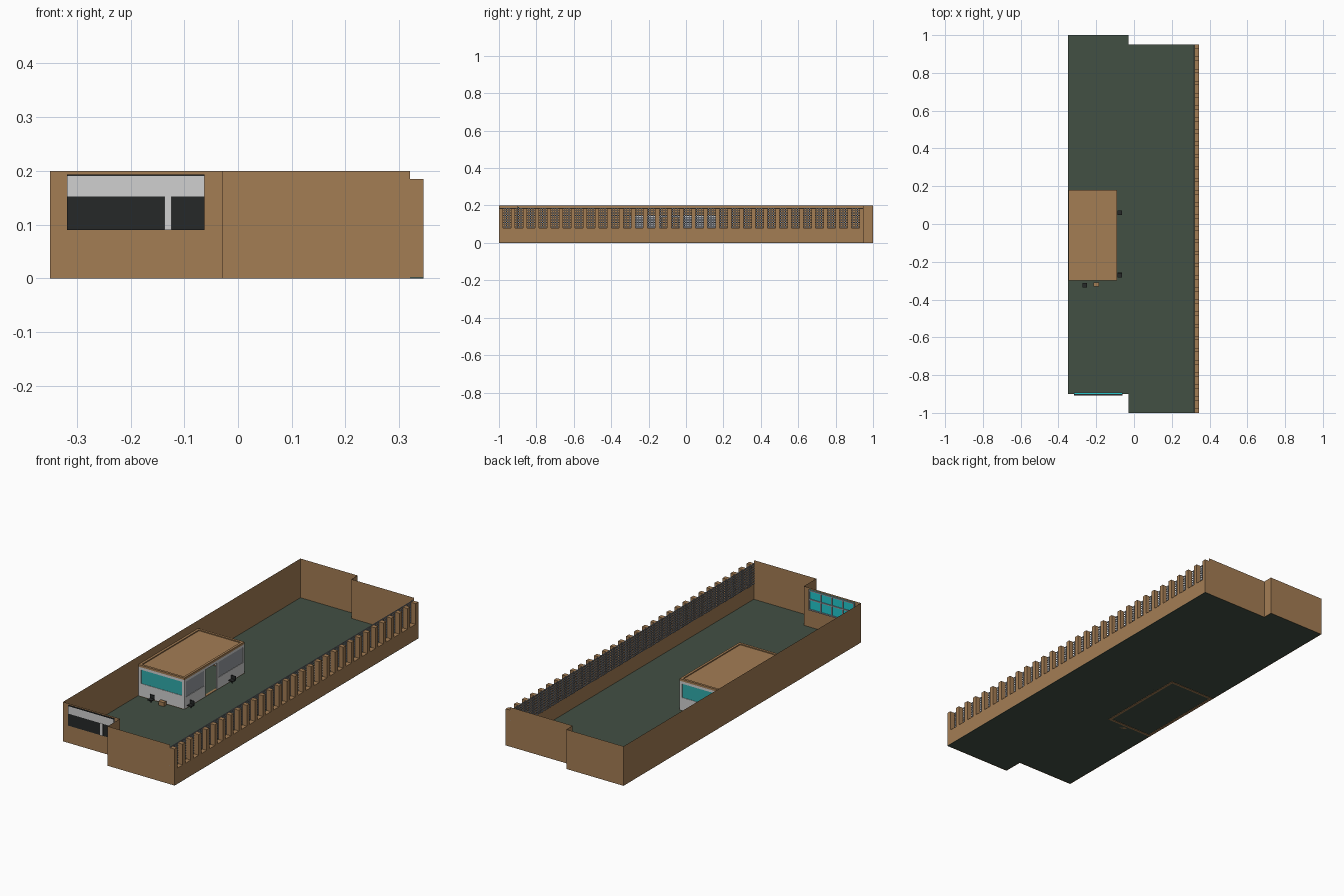
import bpy, bmesh

if "Cube" in bpy.data.objects:
    bpy.data.objects.remove(bpy.data.objects["Cube"])

def mat(name, rgb):
    m = bpy.data.materials.new(name)
    lin = [(c / 255 / 12.92) if c < 11 else ((c / 255 + 0.055) / 1.055) ** 2.4 for c in rgb]
    m.diffuse_color = (*lin, 1)
    m.use_nodes = True
    m.node_tree.nodes["Principled BSDF"].inputs["Base Color"].default_value = m.diffuse_color
    return m

BROWN = mat("brown wall", (164, 125, 84))
GREEN = mat("dark green floor", (66, 80, 68))
GREY = mat("grey metal", (150, 154, 160))
WHITE = mat("pale grey frame", (208, 208, 208))
DARK = mat("black grille", (38, 40, 40))
TEAL = mat("teal glass", (48, 172, 172))
CYAN = mat("cyan glass", (35, 200, 205))

def finish(name, bm, m):
    me = bpy.data.meshes.new(name)
    bm.to_mesh(me)
    bm.free()
    me.materials.append(m)
    ob = bpy.data.objects.new(name, me)
    bpy.context.collection.objects.link(ob)
    return ob

def boxes(name, m, items):
    """One object from boxes given as (x0, x1, y0, y1, z0, z1)."""
    bm = bmesh.new()
    for x0, x1, y0, y1, z0, z1 in items:
        for v in bmesh.ops.create_cube(bm, size=1)['verts']:
            v.co = ((x0 + x1) / 2 + v.co.x * (x1 - x0),
                    (y0 + y1) / 2 + v.co.y * (y1 - y0),
                    (z0 + z1) / 2 + v.co.z * (z1 - z0))
    return finish(name, bm, m)

# stepped footprint: floor slab and thin outer walls (open on the right side)
XL, XS, XI, XR = -0.35, -0.03, 0.32, 0.345
path = [(XI, -1), (XS, -1), (XS, -0.9), (XL, -0.9), (XL, 1), (XS, 1), (XS, 0.95), (XI, 0.95)]
bm = bmesh.new()
bm.faces.new([bm.verts.new((x, y, 0.002)) for x, y in reversed(path)])
finish("floor", bm, GREEN)

bm = bmesh.new()
low = [bm.verts.new((x, y, 0)) for x, y in path]
top = [bm.verts.new((x, y, 0.2)) for x, y in path]
for i in range(len(path) - 1):
    bm.faces.new((low[i + 1], low[i], top[i], top[i + 1]))
finish("outer_walls", bm, BROWN)

# right side: low parapet, vertical fins and metal lattice behind them
boxes("right_parapet", BROWN, [(XI, XR, -1, 0.95, 0.002, 0.08)])
boxes("right_floor_edge", GREEN, [(XI - 0.01, XR, -1, 0.95, 0.0, 0.002)])
N, W = 30, 0.022
pitch = (1.95 - W) / N
boxes("facade_fins", BROWN, [(XI, XR, -1 + i * pitch, -1 + i * pitch + W, 0.08, 0.185)
                             for i in range(N + 1)])
lattice = [(XI - 0.005, XI - 0.002, -1, 0.95, 0.082 + k * 0.0125, 0.087 + k * 0.0125) for k in range(9)]
for i in range(N):
    for f in (0.4, 0.6, 0.8, 1.0):
        y = -1 + (i + f) * pitch
        lattice.append((XI - 0.005, XI - 0.002, y, y + 0.004, 0.08, 0.185))
boxes("facade_lattice", GREY, lattice)

# front window: shutter band and mesh outside, cyan panes inside
wx0, wx1, wz0, wz1 = -0.318, -0.062, 0.09, 0.193
boxes("front_window_shutter", WHITE, [(wx0, wx1, -0.907, -0.901, 0.152, wz1 - 0.003),
                                      (-0.137, -0.124, -0.908, -0.901, wz0, 0.152)])
boxes("front_window_grille", DARK, [(wx0, wx1, -0.905, -0.9, wz0, 0.152),
                                    (wx0, wx1, -0.907, -0.9, wz1 - 0.003, wz1)])
boxes("front_window_panes", CYAN, [(wx0, wx1, -0.899, -0.896, wz0, wz1)])
bars = [(wx0, wx1, -0.896, -0.892, z, z + 0.006) for z in (wz0, 0.142, wz1 - 0.006)]
bars += [(x, x + 0.006, -0.896, -0.892, wz0, wz1) for x in (wx0, -0.255, -0.193, -0.131, wx1 - 0.006)]
boxes("front_window_frame", GREY, bars)

# office room against the left wall
ox0, ox1, oy0, oy1, oh = XL + 0.002, -0.09, -0.30, 0.18, 0.15
t = 0.006
boxes("office_footing", BROWN, [(ox0, ox1, oy0, oy0 + 0.012, 0, 0.004), (ox0, ox1, oy1 - 0.012, oy1, 0, 0.004),
                                (ox0, ox0 + 0.012, oy0, oy1, 0, 0.004), (ox1 - 0.012, ox1, oy0, oy1, 0, 0.004)])
frame, front_glass, side_glass = [], [], []
# end walls with a wide teal window
for y in (oy0, oy1 - t):
    frame += [(ox0, ox1, y, y + t, 0.002, 0.068), (ox0, ox1, y, y + t, 0.138, oh),
              (ox0, ox0 + 0.015, y, y + t, 0.068, 0.138), (ox1 - 0.015, ox1, y, y + t, 0.068, 0.138)]
    front_glass.append((ox0 + 0.015, ox1 - 0.015, y + 0.002, y + 0.004, 0.068, 0.138))
# long wall with a doorway between two windows
for a, b in ((oy0, -0.13), (-0.04, oy1)):
    frame += [(ox1 - t, ox1, a, b, 0.002, 0.06), (ox1 - t, ox1, a, b, 0.138, oh),
              (ox1 - t, ox1, a, a + 0.012, 0.06, 0.138), (ox1 - t, ox1, b - 0.012, b, 0.06, 0.138)]
    side_glass.append((ox1 - 0.004, ox1 - 0.002, a + 0.012, b - 0.012, 0.06, 0.138))
frame.append((ox1 - t, ox1, -0.13, -0.04, 0.138, oh))
boxes("office_walls", WHITE, frame)
boxes("office_end_windows", TEAL, front_glass)
boxes("office_side_windows", GREY, side_glass)

# flat roof with a raised lip
boxes("office_roof", BROWN, [(ox0, ox1, oy0, oy1, oh, oh + 0.006)])
r, l = oh + 0.006, 0.012
boxes("office_roof_lip", BROWN, [(ox0, ox1, oy0, oy0 + l, r, r + 0.005), (ox0, ox1, oy1 - l, oy1, r, r + 0.005),
                                 (ox0, ox0 + l, oy0, oy1, r, r + 0.005), (ox1 - l, ox1, oy0, oy1, r, r + 0.005)])

# small seats and a bench beside the office
seats = []
for x, y in ((-0.26, -0.325), (-0.075, -0.27), (-0.075, 0.06)):
    seats += [(x - 0.012, x + 0.012, y - 0.012, y + 0.012, 0.014, 0.018),
              (x - 0.012, x + 0.012, y + 0.009, y + 0.012, 0.018, 0.036),
              (x - 0.002, x + 0.002, y - 0.002, y + 0.002, 0.002, 0.014)]
boxes("seats", DARK, seats)
boxes("bench", BROWN, [(-0.215, -0.185, -0.33, -0.31, 0.002, 0.022)])
